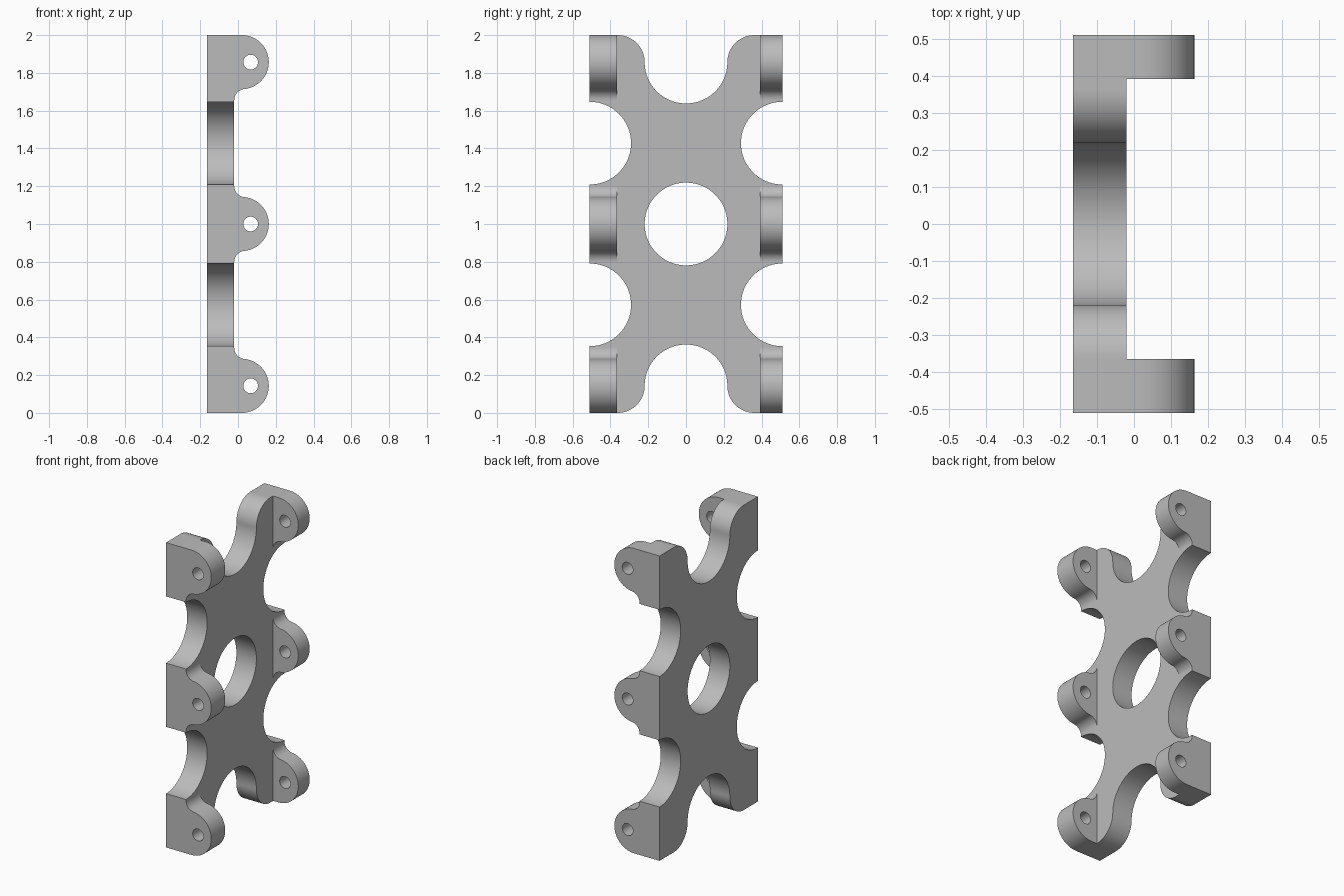
import bpy, bmesh, math
from mathutils import Vector

cube = bpy.data.objects.get("Cube")
if cube:
    bpy.data.objects.remove(cube, do_unlink=True)

grey = bpy.data.materials.new("plain_grey")
grey.use_nodes = True
colour = (0.5, 0.5, 0.5, 1)
grey.diffuse_color = colour
grey.node_tree.nodes["Principled BSDF"].inputs["Base Color"].default_value = colour

BACK, FACE, HALF = -0.165, -0.02, 0.51      # plate back, plate front, half width
TAB_R, FILLET, NOTCH = 0.143, 0.06, 0.219


def arc(cx, cz, r, start, end, n=24):
    angles = [math.radians(start + (end - start) * i / n) for i in range(n + 1)]
    return [(cx + r * math.cos(a), cz + r * math.sin(a)) for a in angles]


def extrude(name, points, axis, low, high):
    """Extrude an outline of (across, z) points along the x or y axis."""
    bm = bmesh.new()
    place = (lambda u, z: (low, u, z)) if axis == "x" else (lambda u, z: (u, low, z))
    face = bm.faces.new([bm.verts.new(place(u, z)) for u, z in points])
    new = bmesh.ops.extrude_face_region(bm, geom=[face])["geom"]
    shift = Vector((high - low, 0, 0) if axis == "x" else (0, high - low, 0))
    bmesh.ops.translate(bm, vec=shift, verts=[v for v in new if isinstance(v, bmesh.types.BMVert)])
    bmesh.ops.recalc_face_normals(bm, faces=bm.faces)
    mesh = bpy.data.meshes.new(name)
    bm.to_mesh(mesh)
    bm.free()
    mesh.materials.append(grey)
    ob = bpy.data.objects.new(name, mesh)
    bpy.context.collection.objects.link(ob)
    return ob


def combine(target, other, operation):
    mod = target.modifiers.new(operation.lower(), "BOOLEAN")
    mod.operation, mod.object, mod.solver = operation, other, "EXACT"
    bpy.context.view_layer.objects.active = target
    bpy.ops.object.modifier_apply(modifier=mod.name)
    bpy.data.objects.remove(other, do_unlink=True)


# Plate outline: one quarter, mirrored down and across
quarter = arc(0, 2 - TAB_R, NOTCH, -90, 0)
quarter += arc(NOTCH + TAB_R, 2 - TAB_R, TAB_R, 180, 90)[1:]
quarter += [(HALF, 2)] + arc(HALF, 1.428, NOTCH, 90, 270, 48)
half = quarter + [(y, 2 - z) for y, z in reversed(quarter)]
outline = half + [(-y, z) for y, z in reversed(half[1:-1])]
plate = extrude("bracket_plate", outline, "x", BACK, FACE)

# Round window in the middle of the plate
window = extrude("window_cutter", arc(0, 1, NOTCH, 0, 360, 80)[:-1], "x", BACK - 0.1, FACE + 0.1)
combine(plate, window, "DIFFERENCE")

# Lugs: rounded nose, with tangent fillets where they meet the plate
NOSE_X = 0.02
fillet_x = FACE + FILLET
rise = math.sqrt((TAB_R + FILLET) ** 2 - (fillet_x - NOSE_X) ** 2)
touch = math.degrees(math.atan2(rise, fillet_x - NOSE_X))
root = FACE - 0.06


def lug_outline(z, square_top, square_bottom):
    lower = [(root, z - TAB_R), (NOSE_X, z - TAB_R)] if square_bottom else \
        [(root, z - rise)] + arc(fillet_x, z - rise, FILLET, 180, 180 - touch, 12)[:-1]
    upper = [(NOSE_X, z + TAB_R), (root, z + TAB_R)] if square_top else \
        arc(fillet_x, z + rise, FILLET, 180 + touch, 180, 12)[1:] + [(root, z + rise)]
    start = -90 if square_bottom else -touch
    end = 90 if square_top else touch
    nose = arc(NOSE_X, z, TAB_R, start, end, 40)
    return lower + nose[int(square_bottom):len(nose) - int(square_top)] + upper


for z, top, bottom in ((TAB_R, False, True), (1, False, False), (2 - TAB_R, True, False)):
    for low, high in ((-HALF, -0.365), (0.392, HALF)):
        lug = extrude("lug", lug_outline(z, top, bottom), "y", low, high)
        pin = extrude("pin_cutter", arc(0.067, z, 0.039, 0, 360, 32)[:-1], "y", low - 0.05, high + 0.05)
        combine(lug, pin, "DIFFERENCE")
        combine(plate, lug, "UNION")

# Smooth curved walls, sharp rims
bpy.ops.object.select_all(action="DESELECT")
plate.select_set(True)
bpy.context.view_layer.objects.active = plate
bpy.ops.object.shade_smooth_by_angle(angle=math.radians(30))
